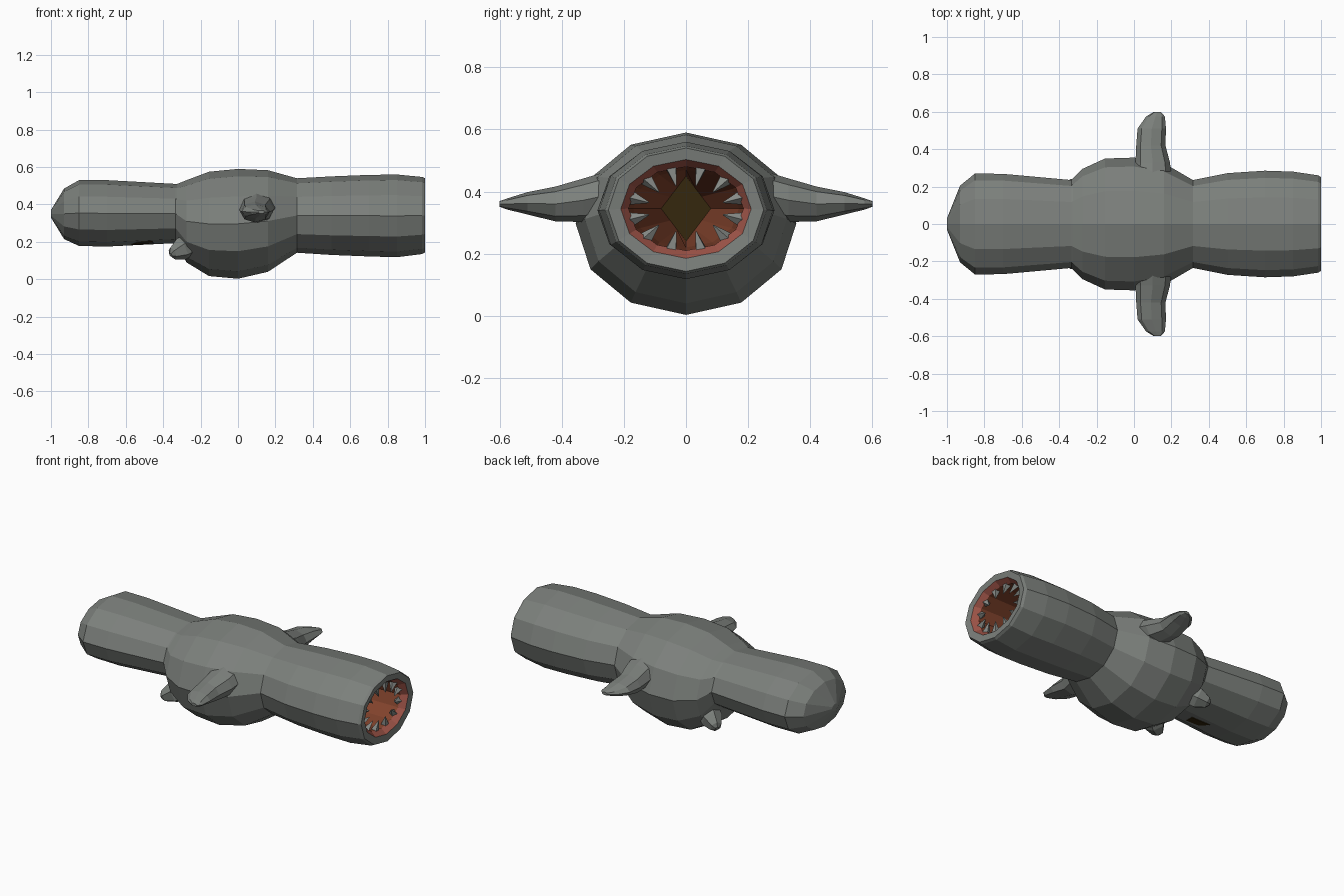
import bpy, bmesh, math
from mathutils import Vector, Matrix

if "Cube" in bpy.data.objects:
    bpy.data.objects.remove(bpy.data.objects["Cube"])


def material(name, rgb):
    m = bpy.data.materials.new(name)
    m.diffuse_color = (*rgb, 1)
    m.use_nodes = True
    m.node_tree.nodes["Principled BSDF"].inputs["Base Color"].default_value = m.diffuse_color
    return m


GREY = material("stone grey", (0.20, 0.215, 0.20))
TOOTH = material("tooth grey", (0.25, 0.265, 0.25))
LIP = material("lip pink", (0.35, 0.09, 0.065))
THROAT = material("throat red", (0.22, 0.055, 0.025))
DARK = material("dark brown", (0.035, 0.02, 0.004))


def finish(bm, name, mats, mirror=False):
    bmesh.ops.recalc_face_normals(bm, faces=bm.faces)
    me = bpy.data.meshes.new(name)
    bm.to_mesh(me)
    bm.free()
    for m in mats:
        me.materials.append(m)
    ob = bpy.data.objects.new(name, me)
    bpy.context.collection.objects.link(ob)
    if mirror:
        mod = ob.modifiers.new("mirror", 'MIRROR')
        mod.use_axis = (False, True, False)
    return ob


def loft(bm, rings, slots=None):
    """Bridge equal-length rings of points and cap both ends."""
    vs = [[bm.verts.new(p) for p in r] for r in rings]
    n = len(vs[0])
    for k in range(len(vs) - 1):
        for i in range(n):
            j = (i + 1) % n
            f = bm.faces.new((vs[k][i], vs[k][j], vs[k + 1][j], vs[k + 1][i]))
            f.material_index = slots[k] if slots else 0
    bm.faces.new(vs[0])
    bm.faces.new(vs[-1]).material_index = slots[-1] if slots else 0


def body_ring(x, ry, top, bottom, diamond=False):
    mid, half = (top + bottom) / 2, (top - bottom) / 2
    pts = []
    for i in range(12):
        a = math.tau * i / 12
        s, c = math.sin(a), math.cos(a)
        k = 1 / (abs(s) + abs(c)) if diamond else 1
        pts.append((x, ry * s * k, mid + half * c * k))
    return pts


# Body: tail tip, belly, neck, rim, then inward down the throat
profile = [
    (-1.0, 0.03, 0.37, 0.33), (-0.93, 0.205, 0.485, 0.215),
    (-0.85, 0.27, 0.53, 0.178), (-0.70, 0.268, 0.53, 0.175),
    (-0.335, 0.235, 0.51, 0.193), (-0.325, 0.245, 0.51, 0.18),
    (-0.275, 0.295, 0.53, 0.09), (-0.155, 0.35, 0.575, 0.017),
    (0.0, 0.355, 0.59, 0.003), (0.16, 0.325, 0.583, 0.04),
    (0.315, 0.235, 0.54, 0.142), (0.50, 0.272, 0.55, 0.13),
    (0.70, 0.285, 0.558, 0.122), (0.85, 0.28, 0.56, 0.118),
    (0.985, 0.26, 0.547, 0.135), (1.0, 0.25, 0.54, 0.143),
    (0.995, 0.21, 0.503, 0.185), (0.96, 0.185, 0.48, 0.21),
    (0.60, 0.17, 0.47, 0.22), (0.20, 0.08, 0.45, 0.24, True),
]
slots = [0] * 16 + [1] + [2] * 2 + [3]
bm = bmesh.new()
loft(bm, [body_ring(*p) for p in profile], slots)
finish(bm, "body", [GREY, LIP, THROAT, DARK])

# Teeth: small pyramids around the mouth, leaning inward
bm = bmesh.new()
for i in range(12):
    a = math.tau * (i + 0.5) / 12
    out = Vector((0, math.sin(a), math.cos(a)))
    base = Vector((0.95, 0.185 * math.sin(a), 0.345 + 0.137 * math.cos(a)))
    d = (-out + Vector((0.25, 0, 0))).normalized()
    rot = d.to_track_quat('Z', 'X').to_matrix().to_4x4()
    bmesh.ops.create_cone(bm, cap_ends=True, segments=4, radius1=0.026, radius2=0.002,
                          depth=0.07, matrix=Matrix.Translation(base + d * 0.028) @ rot)
finish(bm, "teeth", [TOOTH])

# Side fins: y, x centre, x radius, z centre, z radius
sections = [
    (0.27, 0.10, 0.10, 0.385, 0.075), (0.33, 0.10, 0.092, 0.372, 0.07),
    (0.42, 0.09, 0.078, 0.36, 0.056), (0.51, 0.095, 0.076, 0.362, 0.036),
    (0.575, 0.115, 0.05, 0.36, 0.018), (0.60, 0.125, 0.018, 0.36, 0.009),
]
bm = bmesh.new()
loft(bm, [[(xc + xr * math.cos(math.tau * i / 8), y, zc + zr * math.sin(math.tau * i / 8))
           for i in range(8)] for y, xc, xr, zc, zr in sections])
finish(bm, "side_fins", [GREY], mirror=True)

# Small rear feet at the back of the belly
start = Vector((-0.23, 0.14, 0.20))
d = Vector((-0.125, 0.075, -0.065))
rot = d.to_track_quat('Z', 'X').to_matrix()
bm = bmesh.new()
loft(bm, [[start + d * t + rot @ Vector((r * math.cos(math.tau * i / 6),
                                         r * math.sin(math.tau * i / 6), 0))
           for i in range(6)] for t, r in [(0, 0.06), (0.6, 0.062), (0.95, 0.035), (1.05, 0.012)]])
finish(bm, "rear_feet", [GREY], mirror=True)

# Dark vent patch under the tail
bm = bmesh.new()
pts = [(-0.57, -0.03), (-0.54, -0.09), (-0.46, -0.10), (-0.45, -0.04)]
low = [Vector((x, y, 0.175 + 0.018 * (x + 0.7) / 0.365 - 0.18 * y - 0.003)) for x, y in pts]
loft(bm, [low, [p + Vector((0, 0, 0.006)) for p in low]])
finish(bm, "tail_vent", [DARK])
